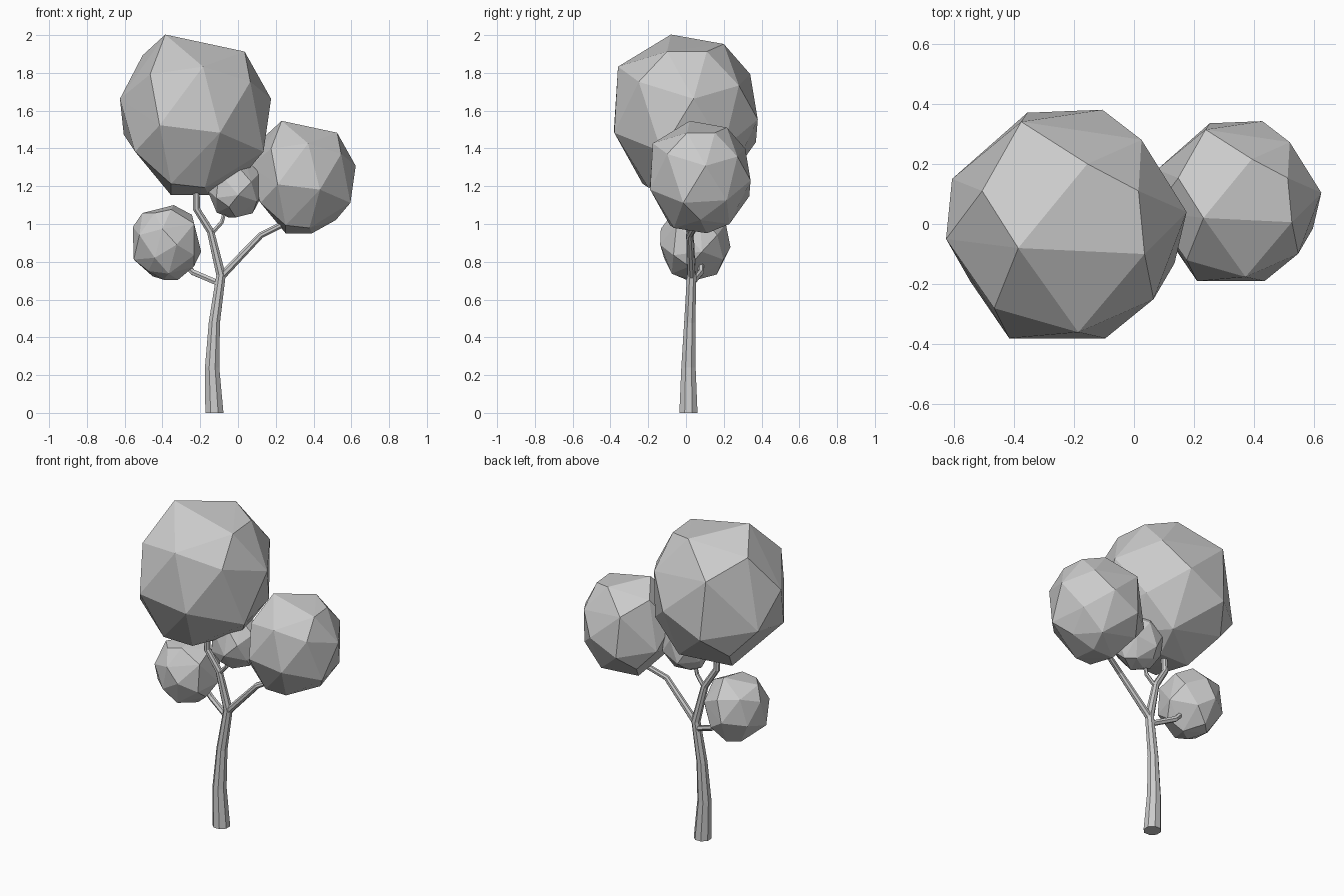
import bpy
import bmesh
from math import cos, sin, tau, radians
from mathutils import Vector, Matrix

cube = bpy.data.objects.get("Cube")
if cube:
    bpy.data.objects.remove(cube, do_unlink=True)

# One plain grey for the whole tree
grey = bpy.data.materials.new("plain_grey")
grey.use_nodes = True
colour = (0.6, 0.6, 0.6, 1)
grey.diffuse_color = colour
shader = next(n for n in grey.node_tree.nodes if n.type == 'BSDF_PRINCIPLED')
shader.inputs["Base Color"].default_value = colour


def finish(name, bm):
    """Turn a bmesh into a flat-shaded object with the grey material."""
    bmesh.ops.recalc_face_normals(bm, faces=bm.faces[:])
    mesh = bpy.data.meshes.new(name)
    bm.to_mesh(mesh)
    bm.free()
    mesh.materials.append(grey)
    obj = bpy.data.objects.new(name, mesh)
    bpy.context.collection.objects.link(obj)
    return obj


def limb(name, path, sides=8):
    """Tapered tube along a path of (x, y, z, radius) points."""
    bm = bmesh.new()
    points = [Vector(p[:3]) for p in path]
    rings = []
    for i, centre in enumerate(points):
        before = points[max(i - 1, 0)]
        after = points[min(i + 1, len(points) - 1)]
        along = (after - before).normalized()
        if centre.z == 0:                      # level cut at the ground
            along = Vector((0, 0, 1))
        side = Vector((0, 1, 0)).cross(along).normalized()
        up = along.cross(side)
        radius = path[i][3]
        rings.append([
            bm.verts.new(centre + radius * (side * cos(tau * (k + 0.5) / sides)
                                            + up * sin(tau * (k + 0.5) / sides)))
            for k in range(sides)])
    for low, high in zip(rings, rings[1:]):
        for k in range(sides):
            n = (k + 1) % sides
            bm.faces.new((low[k], low[n], high[n], high[k]))
    bm.faces.new(rings[0])
    bm.faces.new(rings[-1])
    return finish(name, bm)


# Corners of the faceted leaf clump, in hundredths, from top to bottom
CLUMP = [
    (-16, -8, 43), (7, 20, 38), (24, 11, 34), (26, -10, 34),
    (-28, 11, 32), (4, -36, 26), (-15, 34, 22), (-24, -28, 22),
    (29, -25, 18), (25, 28, 16), (-40, -5, 9), (40, 4, 9),
    (12, 38, -2), (-19, -38, -5), (13, -38, -9), (-38, 15, -10),
    (-13, 37, -14), (30, 20, -17), (-32, -19, -19), (36, -13, -19),
    (-23, 22, -27), (25, 0, -32), (12, 22, -35), (-13, -23, -36),
    (5, -20, -38), (-13, 5, -42), (7, 5, -42)]


def crown(name, centre, size, turn=0):
    """Leaf clump: the convex hull of the corners, scaled and turned."""
    bm = bmesh.new()
    for corner in CLUMP:
        bm.verts.new(Vector(corner) / 100)
    bmesh.ops.convex_hull(bm, input=bm.verts[:])
    move = (Matrix.Translation(centre) @ Matrix.Rotation(radians(turn), 4, 'Z')
            @ Matrix.Scale(size, 4))
    bmesh.ops.transform(bm, matrix=move, verts=bm.verts[:])
    return finish(name, bm)


# Trunk, bending into the stem under the largest crown
limb("trunk", [(-0.125, 0.013, 0, 0.052), (-0.137, 0.013, 0.24, 0.041),
               (-0.125, 0.02, 0.48, 0.032), (-0.09, 0.03, 0.73, 0.027),
               (-0.145, 0.02, 0.96, 0.021), (-0.22, 0.01, 1.08, 0.02),
               (-0.22, 0, 1.25, 0.018)])

# Branches
limb("left_branch", [(-0.09, 0.03, 0.72, 0.022), (0.12, 0.02, 0.94, 0.018),
                     (0.22, 0.05, 0.99, 0.017), (0.32, 0.07, 1.1, 0.014)])
limb("right_branch", [(-0.1, 0.03, 0.685, 0.017), (-0.24, 0.08, 0.745, 0.017),
                      (-0.28, 0.08, 0.79, 0.016), (-0.34, 0.06, 0.88, 0.012)], 6)
limb("inner_branch", [(-0.14, 0.02, 0.95, 0.013), (-0.085, 0.01, 1.01, 0.012),
                      (-0.075, 0.01, 1.05, 0.011), (-0.04, 0.01, 1.14, 0.01)], 6)

# Leaf crowns
crown("top_crown", (-0.225, 0, 1.573), 1)
crown("left_crown", (0.343, 0.076, 1.245), 0.7)
crown("right_crown", (-0.38, 0.04, 0.9), 0.465, 215)
crown("inner_crown", (-0.02, 0.01, 1.19), 0.37, 120)
